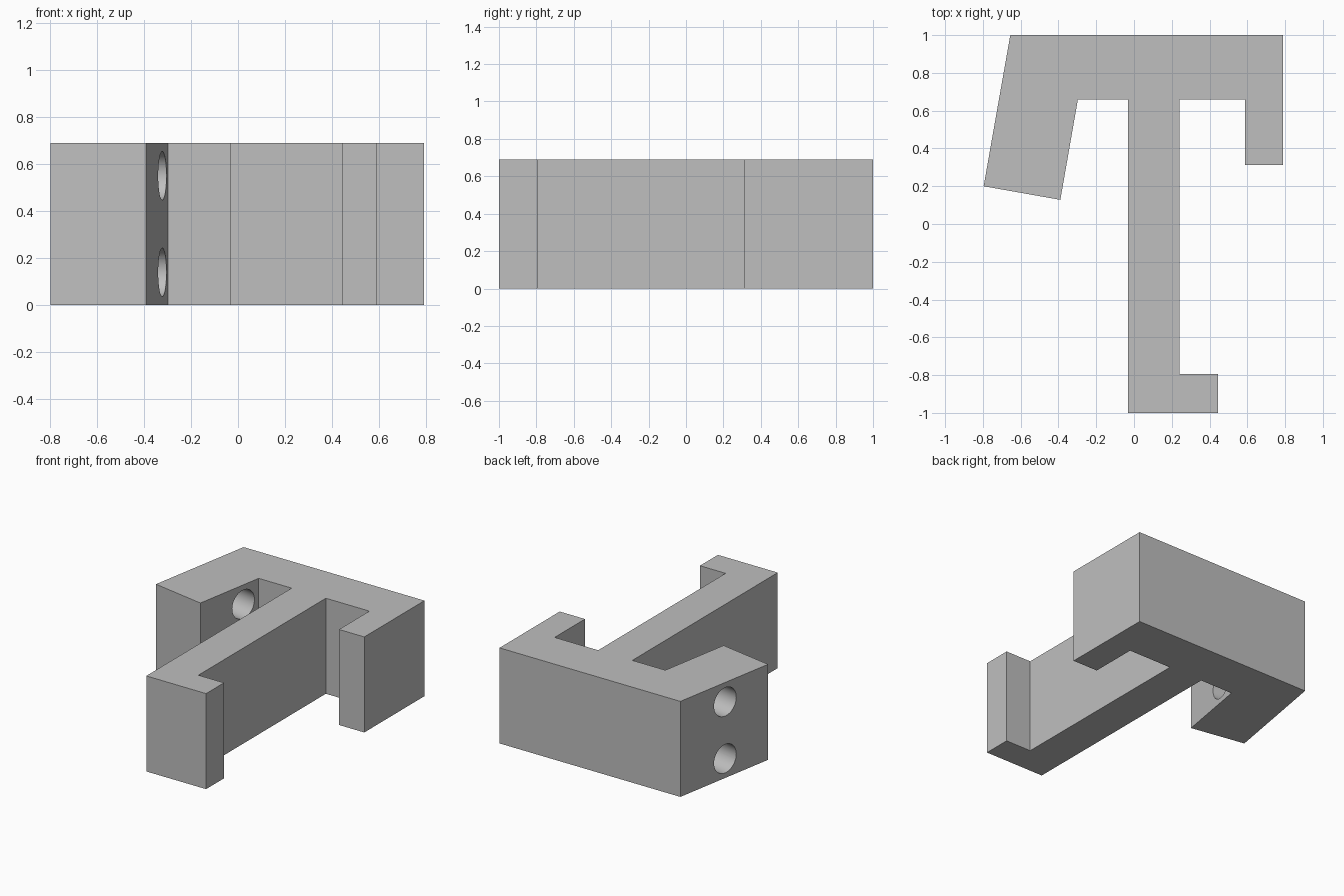
import bpy
import bmesh
from math import radians
from mathutils import Vector, Matrix

default = bpy.data.objects.get("Cube")
if default:
    bpy.data.objects.remove(default, do_unlink=True)

HEIGHT = 0.69
TILT = radians(10)          # lean of the drilled arm
HOLE_RADIUS = 0.103

grey = bpy.data.materials.new("plain grey")
grey.use_nodes = True
colour = (0.52, 0.52, 0.52, 1)
grey.diffuse_color = colour
grey.node_tree.nodes["Principled BSDF"].inputs["Base Color"].default_value = colour


def make_object(name, bm):
    bmesh.ops.recalc_face_normals(bm, faces=bm.faces)
    mesh = bpy.data.meshes.new(name)
    bm.to_mesh(mesh)
    bm.free()
    mesh.materials.append(grey)
    obj = bpy.data.objects.new(name, mesh)
    bpy.context.collection.objects.link(obj)
    return obj


# Bracket outline: back bar, short arm, long hooked stem, tilted arm
outline = [
    (-0.655, 1.0), (0.79, 1.0), (0.79, 0.313), (0.588, 0.313),
    (0.588, 0.66), (0.24, 0.66), (0.24, -0.795), (0.445, -0.795),
    (0.445, -1.0), (-0.033, -1.0), (-0.033, 0.66), (-0.297, 0.66),
    (-0.39, 0.128), (-0.796, 0.2),
]
bm = bmesh.new()
face = bm.faces.new([bm.verts.new((x, y, 0)) for x, y in outline])
ext = bmesh.ops.extrude_face_region(bm, geom=[face])
bmesh.ops.translate(bm, vec=(0, 0, HEIGHT),
                    verts=[v for v in ext["geom"] if isinstance(v, bmesh.types.BMVert)])
bracket = make_object("bracket", bm)

# Two screw holes straight through the tilted arm
axis = Matrix.Rotation(-TILT, 4, "Z") @ Matrix.Rotation(radians(90), 4, "Y")
for z in (0.14, 0.55):
    bm = bmesh.new()
    bmesh.ops.create_cone(bm, cap_ends=True, segments=48, radius1=HOLE_RADIUS,
                          radius2=HOLE_RADIUS, depth=0.6,
                          matrix=Matrix.Translation(Vector((-0.525, 0.556, z))) @ axis)
    cutter = make_object("hole_cutter", bm)
    cutter.hide_render = True
    cut = bracket.modifiers.new("screw hole", "BOOLEAN")
    cut.operation = "DIFFERENCE"
    cut.solver = "EXACT"
    cut.object = cutter
    bpy.context.view_layer.objects.active = bracket
    bpy.ops.object.modifier_apply(modifier=cut.name)
    bpy.data.objects.remove(cutter, do_unlink=True)

# Smooth hole walls, crisp bracket edges
bpy.ops.object.select_all(action="DESELECT")
bracket.select_set(True)
bpy.context.view_layer.objects.active = bracket
bpy.ops.object.shade_smooth_by_angle(angle=radians(30))
